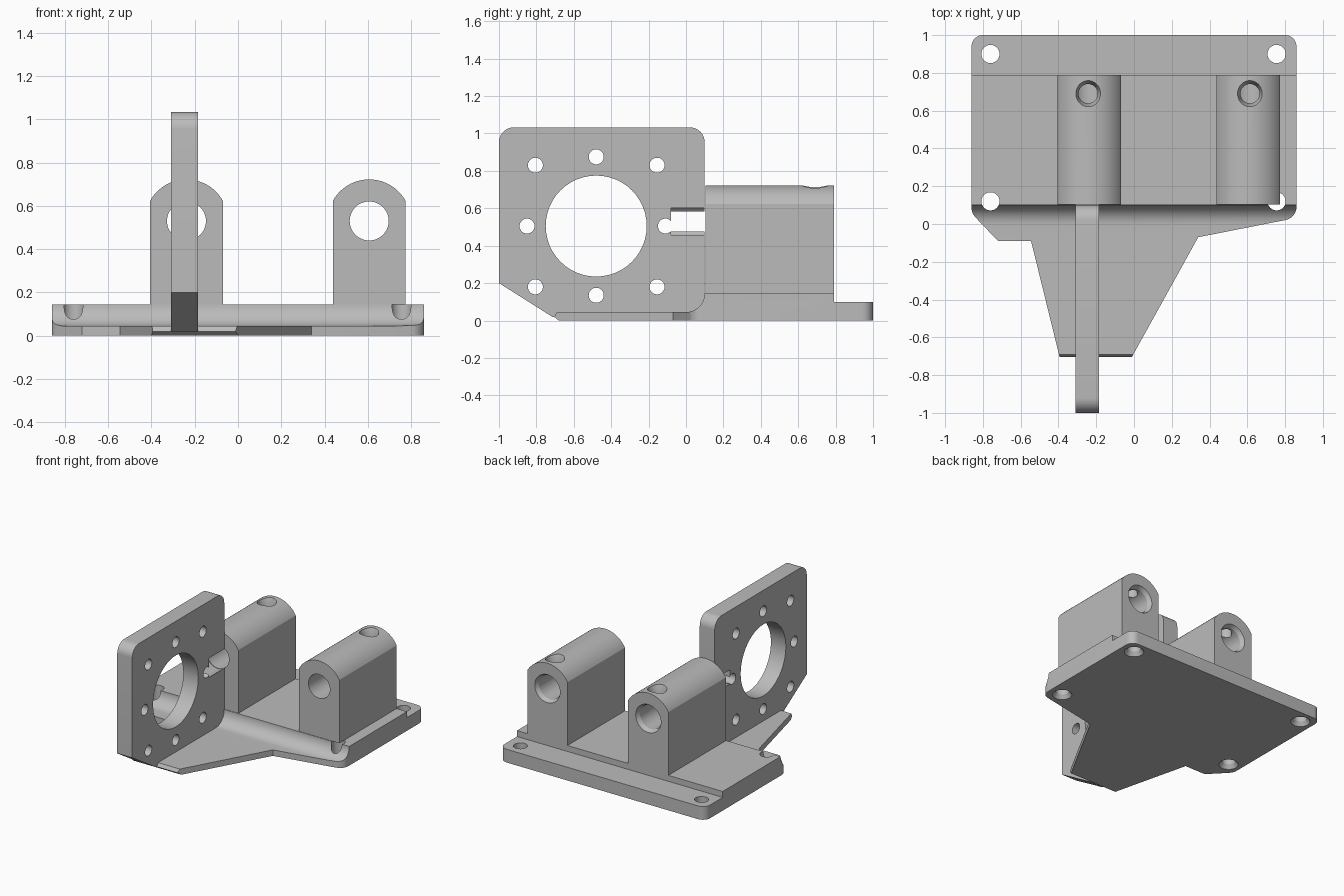
import bpy, bmesh, math
from mathutils import Matrix, Vector

if "Cube" in bpy.data.objects:
    bpy.data.objects.remove(bpy.data.objects["Cube"])

grey = bpy.data.materials.new("plain grey")
grey.diffuse_color = (0.5, 0.5, 0.5, 1)
grey.use_nodes = True
grey.node_tree.nodes["Principled BSDF"].inputs["Base Color"].default_value = grey.diffuse_color


def prism(name, pts, axis, lo, hi):
    """Extrude a 2D outline along x (pts are y,z), y (pts are x,z) or z (pts are x,y)."""
    place = {"x": lambda a, b: (lo, a, b), "y": lambda a, b: (a, lo, b), "z": lambda a, b: (a, b, lo)}[axis]
    step = Vector([(hi - lo) * (axis == c) for c in "xyz"])
    bm = bmesh.new()
    face = bm.faces.new([bm.verts.new(place(*p)) for p in pts])
    ext = bmesh.ops.extrude_face_region(bm, geom=[face])
    bmesh.ops.translate(bm, vec=step, verts=[v for v in ext["geom"] if isinstance(v, bmesh.types.BMVert)])
    bmesh.ops.recalc_face_normals(bm, faces=bm.faces)
    return finish(name, bm)


def finish(name, bm):
    mesh = bpy.data.meshes.new(name)
    bm.to_mesh(mesh)
    bm.free()
    mesh.materials.append(grey)
    ob = bpy.data.objects.new(name, mesh)
    bpy.context.collection.objects.link(ob)
    return ob


def cone(axis, centre, lo, hi, r1, r2=None):
    """Round cutter from lo to hi along an axis; centre gives the other two coordinates."""
    r2 = r1 if r2 is None else r2
    rot = {"x": Matrix.Rotation(math.pi / 2, 4, "Y"), "y": Matrix.Rotation(-math.pi / 2, 4, "X"),
           "z": Matrix.Identity(4)}[axis]
    mid = list(centre)
    mid.insert("xyz".index(axis), (lo + hi) / 2)
    bm = bmesh.new()
    bmesh.ops.create_cone(bm, cap_ends=True, segments=48, radius1=r1, radius2=r2, depth=hi - lo,
                          matrix=Matrix.Translation(mid) @ rot)
    return finish("cutter", bm)


def boolean(ob, cutter, op="DIFFERENCE"):
    mod = ob.modifiers.new("cut", "BOOLEAN")
    mod.operation, mod.object, mod.solver = op, cutter, "EXACT"
    bpy.context.view_layer.objects.active = ob
    bpy.ops.object.modifier_apply(modifier=mod.name)
    bpy.data.objects.remove(cutter)


def arc(cx, cy, r, a0, a1, n=10):
    return [(cx + r * math.cos(math.radians(a0 + (a1 - a0) * i / n)),
             cy + r * math.sin(math.radians(a0 + (a1 - a0) * i / n))) for i in range(n + 1)]


def smooth(ob):
    bpy.ops.object.select_all(action="DESELECT")
    ob.select_set(True)
    bpy.context.view_layer.objects.active = ob
    bpy.ops.object.shade_smooth_by_angle(angle=math.radians(25))


# Base: stepped side profile with a hollow front fillet, trimmed to the plan outline
profile = ([(-0.68, 0), (1, 0), (1, 0.1), (0.79, 0.1), (0.79, 0.145)]
           + arc(0, 0.145, 0.1, 0, -90, 14) + [(-0.69, 0.045), (-0.705, 0.02)])
plan = ([(-0.02, -0.72), (0.34, -0.07)] + arc(0.79, 0.09, 0.07, -78, 0, 8)
        + arc(0.8, 0.94, 0.06, 0, 90) + arc(-0.8, 0.94, 0.06, 90, 180)
        + arc(-0.79, 0.085, 0.07, 180, 223, 5) + [(-0.72, -0.09), (-0.545, -0.09), (-0.39, -0.72)])
base = prism("base", profile, "x", -0.863, 0.863)
boolean(base, prism("cutter", plan, "z", -0.1, 0.3), "INTERSECT")

# Screw holes, countersunk from below
for x in (-0.76, 0.755):
    for y in (0.12, 0.9):
        boolean(base, cone("z", (x, y), -0.1, 0.3, 0.048))
        boolean(base, cone("z", (x, y), -0.01, 0.03, 0.075, 0.048))
smooth(base)

# Rod holders: arched blocks with a bore and a set-screw hole
half, rod_z, crown = 0.168, 0.53, 0.192
tilt = math.degrees(math.acos(half / crown))
for side, x in (("left", -0.238), ("right", 0.606)):
    arch = [(x - half, 0.145), (x + half, 0.145)] + arc(x, rod_z, crown, tilt, 180 - tilt, 24)
    block = prism(side + "_rod_holder", arch, "y", 0.104, 0.79)
    boolean(block, cone("y", (x, rod_z), 0, 1, 0.09))
    boolean(block, cone("y", (x, rod_z), 0.76, 0.80, 0.09, 0.111))
    boolean(block, cone("z", (x - 0.005 if x < 0 else x + 0.008, 0.69), rod_z, 0.9, 0.051))
    boolean(block, cone("z", (x - 0.005 if x < 0 else x + 0.008, 0.69), 0.67, 0.73, 0.051, 0.072))
    smooth(block)

# Upright motor plate with rounded top corners and a slanted lower front
outline = ([(-1, 0.2), (-0.715, 0.02), (0.1, 0.02)] + arc(0.02, 0.953, 0.08, 0, 90)
           + arc(-0.92, 0.953, 0.08, 90, 180))
plate = prism("motor_plate", outline, "x", -0.31, -0.185)

# Central opening, ring of eight bolt holes, and clearance for the left rod
cy, cz = -0.48, 0.505
boolean(plate, cone("x", (cy, cz), -0.6, 0.1, 0.27))
for i in range(8):
    a = math.radians(45 * i)
    r = 0.37 if i % 2 == 0 else 0.46
    boolean(plate, cone("x", (cy + r * math.cos(a), cz + r * math.sin(a)), -0.6, 0.1, 0.04))
boolean(plate, cone("y", (-0.238, rod_z), -0.08, 0.4, 0.09))
smooth(plate)
